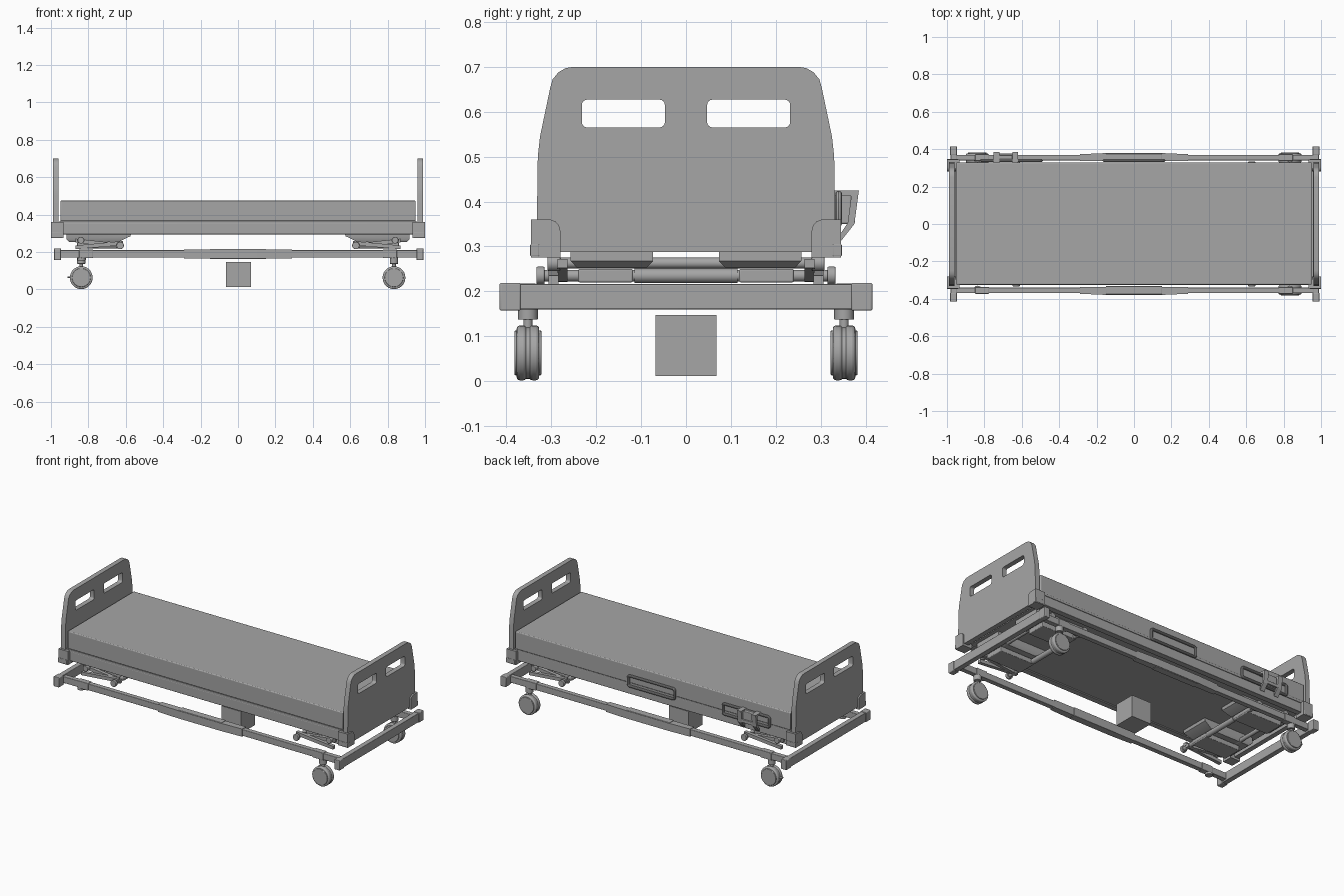
import bpy, bmesh, math
from mathutils import Vector, Matrix

cube = bpy.data.objects.get("Cube")
if cube:
    bpy.data.objects.remove(cube)

grey = bpy.data.materials.new("plain grey")
grey.use_nodes = True
grey.diffuse_color = (0.38, 0.38, 0.38, 1)
grey.node_tree.nodes["Principled BSDF"].inputs["Base Color"].default_value = (0.38, 0.38, 0.38, 1)

made = []
# Profile planes: YZ extrudes along x, XZ along y
YZ = Matrix(((0, 0, 1, 0), (1, 0, 0, 0), (0, 1, 0, 0), (0, 0, 0, 1)))
XZ = Matrix.Rotation(math.pi / 2, 4, 'X')


def add(name, mesh, bevel=0):
    ob = bpy.data.objects.new(name, mesh)
    bpy.context.collection.objects.link(ob)
    mesh.materials.clear()
    mesh.materials.append(grey)
    if bevel:
        m = ob.modifiers.new("edge", 'BEVEL')
        m.width, m.segments = bevel, 3
    made.append(ob)
    return ob


def box(name, x, y, z, bevel=0):
    bm = bmesh.new()
    bmesh.ops.create_cube(bm, size=1)
    for v in bm.verts:
        v.co = [r[0] + (r[1] - r[0]) * (c + 0.5) for r, c in zip((x, y, z), v.co)]
    me = bpy.data.meshes.new(name)
    bm.to_mesh(me)
    bm.free()
    return add(name, me, bevel)


def tube(name, p, q, r, bevel=0):
    p, q = Vector(p), Vector(q)
    d = q - p
    place = Matrix.Translation((p + q) / 2) @ d.to_track_quat('Z', 'Y').to_matrix().to_4x4()
    bm = bmesh.new()
    bmesh.ops.create_cone(bm, cap_ends=True, segments=28, radius1=r, radius2=r,
                          depth=d.length, matrix=place)
    me = bpy.data.meshes.new(name)
    bm.to_mesh(me)
    bm.free()
    return add(name, me, bevel)


def from_curve(name, loops, matrix, depth=0, rod=0):
    """Filled extruded profile (depth) or a bent closed rod (rod)."""
    cu = bpy.data.curves.new(name, 'CURVE')
    cu.dimensions = '3D' if rod else '2D'
    if rod:
        cu.bevel_depth, cu.bevel_resolution = rod, 3
    else:
        cu.fill_mode, cu.extrude = 'BOTH', depth / 2
    for loop in loops:
        s = cu.splines.new('POLY')
        s.points.add(len(loop) - 1)
        for pt, co in zip(s.points, loop):
            pt.co = (*co, 0, 1)
        s.use_cyclic_u = True
    tmp = bpy.data.objects.new(name + " path", cu)
    bpy.context.collection.objects.link(tmp)
    dg = bpy.context.evaluated_depsgraph_get()
    me = bpy.data.meshes.new_from_object(tmp.evaluated_get(dg))
    bpy.data.objects.remove(tmp)
    me.transform(matrix)
    bm = bmesh.new()
    bm.from_mesh(me)
    bmesh.ops.remove_doubles(bm, verts=bm.verts, dist=1e-5)
    bmesh.ops.recalc_face_normals(bm, faces=bm.faces)
    bm.to_mesh(me)
    bm.free()
    return add(name, me)


def round_rect(x0, x1, y0, y1, r):
    pts = []
    for i, (cx, cy) in enumerate(((x1 - r, y1 - r), (x0 + r, y1 - r), (x0 + r, y0 + r), (x1 - r, y0 + r))):
        for k in range(5):
            a = (i + k / 4) * math.pi / 2
            pts.append((cx + r * math.cos(a), cy + r * math.sin(a)))
    return pts


def span(s, a, b, shift=0):
    return sorted((s * a + shift, s * b + shift))


# The lower frame sits slightly towards the right end
SHIFT = 0.004

# Mattress and its support
box("mattress", (-0.95, 0.95), (-0.324, 0.329), (0.366, 0.475), 0.005)
box("mattress_platform", (-0.955, 0.955), (-0.327, 0.329), (0.353, 0.367))
box("platform_underside", (-0.94, 0.94), (-0.30, 0.30), (0.302, 0.357))
for s, side in ((-1, "front"), (1, "back")):
    box(side + "_bed_rail", (-0.95, 0.95), span(s, 0.29, 0.326), (0.295, 0.354), 0.003)

# End boards with two hand openings each
half = [(0.333, 0.288), (0.33, 0.5), (0.325, 0.545), (0.302, 0.655), (0.297, 0.672),
        (0.284, 0.688), (0.268, 0.697), (0.25, 0.70)]
outline = half + [(-y, z) for y, z in reversed(half)]
holes = [round_rect(*span(s, 0.047, 0.232), 0.565, 0.627, 0.012) for s in (-1, 1)]

for e, end in ((-1, "left_end"), (1, "right_end")):
    place = Matrix.Translation((e * 0.975, 0, 0)) @ YZ
    from_curve(end + "_board", [outline] + holes, place, 0.03)

    # Lower frame end beam
    box(end + "_beam", span(e, 0.953, 0.985, SHIFT), (-0.40, 0.40), (0.16, 0.216), 0.003)

    # Lift cross tubes
    tube(end + "_lower_tube", (e * 0.63, -0.33, 0.235), (e * 0.63, 0.33, 0.235), 0.013)
    tube(end + "_upper_tube", (e * 0.84, -0.30, 0.263), (e * 0.84, 0.30, 0.263), 0.012)
    tube(end + "_lower_sleeve", (e * 0.63, -0.115, 0.235), (e * 0.63, 0.115, 0.235), 0.016)

    for s, side in ((-1, "front"), (1, "back")):
        name = f"{end}_{side}_"
        # Corner bracket, rounded at the top inside corner
        bracket = [(0.28, 0.275), (0.345, 0.275), (0.345, 0.36), (0.302, 0.36),
                   (0.29, 0.355), (0.283, 0.347), (0.28, 0.335)]
        from_curve(name + "bracket", [[(s * y, z) for y, z in bracket]],
                   Matrix.Translation((e * 0.966, 0, 0)) @ YZ, 0.066)
        box(name + "bracket_tab", span(e, 0.94, 1.0), span(s, 0.327, 0.347), (0.278, 0.305), 0.002)
        # Frame corner cap and rail joint
        box(name + "cap", span(e, 0.95, 0.988, SHIFT), span(s, 0.368, 0.415), (0.157, 0.219), 0.004)
        box(name + "rail_joint", span(e, 0.775, 0.85), span(s, 0.337, 0.373), (0.167, 0.213), 0.003)

        # Pan-shaped actuator housing with chamfered lower edges
        pan = [(0.57, 0.305), (0.918, 0.305), (0.918, 0.268), (0.9, 0.253), (0.64, 0.253), (0.575, 0.285)]
        ob = from_curve(name + "actuator_housing", [[(e * x, z) for x, z in pan]],
                        Matrix.Translation((0, s * 0.165, 0)) @ XZ, 0.184)
        for v in ob.data.vertices:
            if v.co.z < 0.26:
                v.co.y += 0.014 if v.co.y < s * 0.165 else -0.014

        # Scissor arms, link and pivot rollers
        for tag, z0, z1, y in (("rising", 0.232, 0.262, 0.275), ("falling", 0.248, 0.225, 0.295)):
            arm = [(0.615, z0 - 0.011), (0.87, z1 - 0.01), (0.87, z1 + 0.01), (0.615, z0 + 0.011)]
            from_curve(name + tag + "_arm", [[(e * x, z) for x, z in arm]],
                       Matrix.Translation((0, s * y, 0)) @ XZ, 0.022)
        box(name + "link", span(e, 0.62, 0.86), span(s, 0.118, 0.24), (0.22, 0.25), 0.004)
        tube(name + "roller", (e * 0.63, s * 0.315, 0.235), (e * 0.63, s * 0.333, 0.235), 0.02, 0.003)
        tube(name + "pivot", (e * 0.84, s * 0.28, 0.263), (e * 0.84, s * 0.308, 0.263), 0.018, 0.003)

        # Twin-wheel caster, none at the left front corner
        if e < 0 and s < 0:
            continue
        cx, cy, cz = e * 0.836 - 0.002, s * 0.352, 0.063
        tube(name + "caster_collar", (cx, cy, 0.137), (cx, cy, 0.17), 0.022, 0.002)
        for k in (-1, 1):
            tube(name + "wheel", (cx, cy + k * 0.003, cz), (cx, cy + k * 0.025, cz), 0.061, 0.007)
            tube(name + "wheel_disc", (cx, cy + k * 0.02, cz), (cx, cy + k * 0.03, cz), 0.05, 0.003)
        tube(name + "wheel_hood", (cx, cy - 0.012, cz), (cx, cy + 0.012, cz), 0.058)
        tube(name + "caster_stem", (cx, cy, 0.1), (cx, cy, 0.165), 0.01)
        if e < 0:
            box(name + "brake_pedal", (-0.912, -0.88), (cy - 0.012, cy + 0.012), (0.062, 0.07), 0.002)

# Collar without a wheel at the left front corner
tube("left_front_collar", (-0.836, -0.352, 0.155), (-0.836, -0.352, 0.17), 0.022, 0.002)

# Long lower rails with thicker bowed middle sleeves
for s, side in ((-1, "front"), (1, "back")):
    box(side + "_lower_rail", (-0.96, 0.96), span(s, 0.34, 0.37), (0.17, 0.21), 0.003)
    sleeve = [(-0.29, 0.336), (0.29, 0.336), (0.29, 0.373), (0.15, 0.379), (-0.15, 0.379), (-0.29, 0.373)]
    from_curve(side + "_rail_sleeve", [[(x, s * y) for x, y in sleeve]],
               Matrix.Translation((0, 0, 0.19)), 0.048)
    box(side + "_sleeve_core", (-0.15, 0.15), span(s, 0.332, 0.376), (0.163, 0.217), 0.003)

# Control box
box("control_box", (-0.065, 0.07), (-0.068, 0.068), (0.012, 0.147))

# Retaining handles on the back side
for cx, tag in ((0, "middle"), (-0.655, "end")):
    loop = round_rect(cx - 0.16, cx + 0.16, 0.352, 0.416, 0.012)
    from_curve(tag + "_handle", [loop], Matrix.Translation((0, 0.34, 0)) @ XZ, rod=0.008)

# Hand control holder hooked over the end handle
hook = [(0.33, 0.425), (0.385, 0.425), (0.375, 0.35), (0.345, 0.312),
        (0.345, 0.33), (0.36, 0.352), (0.368, 0.412), (0.33, 0.412)]
for x in (-0.735, -0.635):
    from_curve("holder_hook", [hook], Matrix.Translation((x, 0, 0)) @ YZ, 0.03)
box("holder_body", (-0.72, -0.65), (0.332, 0.368), (0.35, 0.42), 0.004)
box("holder_lip", (-0.75, -0.62), (0.364, 0.376), (0.352, 0.372), 0.002)

# Smooth curved faces, keep edges sharp
bpy.ops.object.select_all(action='DESELECT')
for ob in made:
    ob.select_set(True)
bpy.context.view_layer.objects.active = made[0]
bpy.ops.object.shade_smooth_by_angle(angle=math.radians(30))
